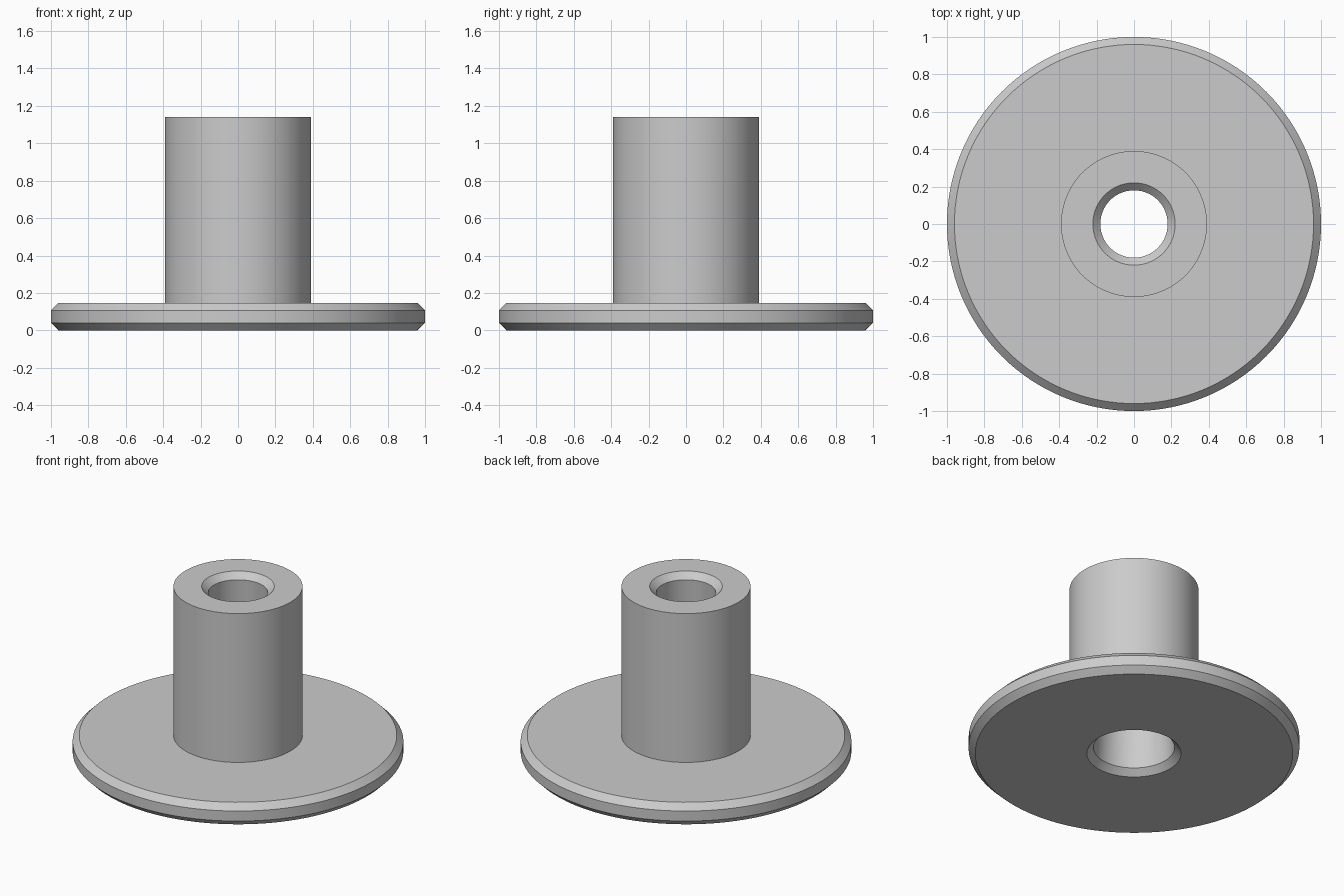
import bpy
import bmesh
import math

SEGMENTS = 128

cube = bpy.data.objects.get("Cube")
if cube:
    bpy.data.objects.remove(cube, do_unlink=True)


def make_material(name, colour):
    mat = bpy.data.materials.new(name)
    mat.use_nodes = True
    mat.diffuse_color = colour
    mat.node_tree.nodes["Principled BSDF"].inputs["Base Color"].default_value = colour
    return mat


def lathe(name, profile, material):
    """Revolve a closed (radius, height) profile around the z axis."""
    bm = bmesh.new()
    verts = [bm.verts.new((r, 0, z)) for r, z in profile]
    edges = [bm.edges.new((a, b)) for a, b in zip(verts, verts[1:] + verts[:1])]
    bmesh.ops.spin(bm, geom=verts + edges, cent=(0, 0, 0), axis=(0, 0, 1),
                   angle=math.tau, steps=SEGMENTS, use_merge=True)
    bmesh.ops.remove_doubles(bm, verts=bm.verts, dist=0.0001)
    bmesh.ops.recalc_face_normals(bm, faces=bm.faces)
    mesh = bpy.data.meshes.new(name)
    bm.to_mesh(mesh)
    bm.free()
    mesh.materials.append(material)
    obj = bpy.data.objects.new(name, mesh)
    bpy.context.collection.objects.link(obj)
    bpy.ops.object.select_all(action="DESELECT")
    obj.select_set(True)
    bpy.context.view_layer.objects.active = obj
    bpy.ops.object.shade_smooth_by_angle(angle=math.radians(30))
    return obj


grey = make_material("plain grey", (0.6, 0.6, 0.6, 1))

# Chamfered flange and sleeve with a through bore, wider at the bottom
C = 0.04
HEIGHT = 1.14
FLANGE = 0.147
lathe("flanged_bushing", [
    (0.245 + C, 0), (1 - C, 0), (1, C), (1, FLANGE - C), (1 - C, FLANGE),
    (0.39, FLANGE), (0.39, HEIGHT),
    (0.18 + C, HEIGHT), (0.18, HEIGHT - C), (0.245, C),
], grey)
